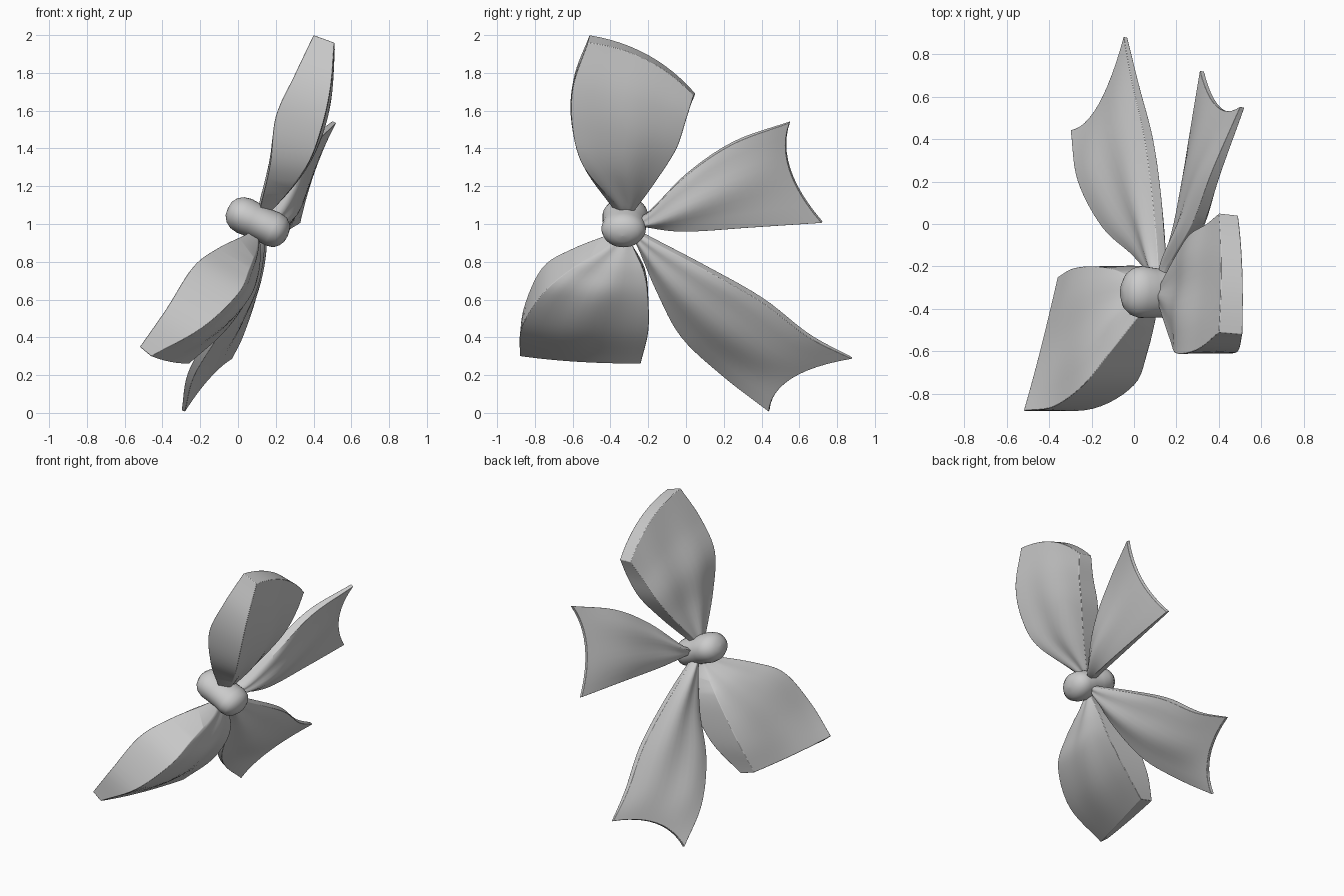
import bpy, bmesh, math
from mathutils import Vector

if "Cube" in bpy.data.objects:
    bpy.data.objects.remove(bpy.data.objects["Cube"])

KNOT = Vector((0.105, -0.325, 1.01))
NORMAL = Vector((0.88, -0.24, -0.41)).normalized()   # bow faces along this axis
STEPS, ACROSS = 6, 12


def finish(name, bm, bevel=0.0):
    bmesh.ops.recalc_face_normals(bm, faces=bm.faces)
    me = bpy.data.meshes.new(name)
    bm.to_mesh(me)
    bm.free()
    ob = bpy.data.objects.new(name, me)
    bpy.context.collection.objects.link(ob)
    if bevel:
        m = ob.modifiers.new("soft_edge", 'BEVEL')
        m.width, m.segments, m.limit_method, m.angle_limit = bevel, 2, 'ANGLE', math.radians(40)
    bpy.ops.object.select_all(action='DESELECT')
    ob.select_set(True)
    bpy.context.view_layer.objects.active = ob
    bpy.ops.object.shade_smooth_by_angle(angle=math.radians(50))
    return ob


def spline(points):
    """Smooth rail through the points, starting inside the knot."""
    p = [Vector(q) for q in points]
    p.insert(0, KNOT + 0.35 * (p[0] - KNOT))
    p = [2 * p[0] - p[1]] + p + [2 * p[-1] - p[-2]]
    out = []
    for i in range(1, len(p) - 2):
        a, b, c, d = p[i - 1:i + 3]
        for s in range(STEPS):
            t = s / STEPS
            out.append(0.5 * (2 * b + (c - a) * t + (2 * a - 5 * b + 4 * c - d) * t * t
                              + (3 * b - a - 3 * c + d) * t ** 3))
    return out + [p[-2]]


def cloth(name, sheets, bevel):
    """Closed cloth piece between two sheets, each three rails (edge, middle, edge)."""
    bm = bmesh.new()
    rows = []
    n = len(sheets[0][0])
    for i in range(n):
        t = i / (n - 1)
        row = []
        for rails in sheets:
            a, m, b = (r[i] for r in rails)
            line = []
            for j in range(ACROSS + 1):
                u = j / ACROSS
                p = a * (1 - u) * (1 - 2 * u) + m * 4 * u * (1 - u) + b * u * (2 * u - 1)
                fold = 0.01 * math.sin(math.pi * t) * math.sin(math.pi * u)
                p = p + NORMAL * fold * math.sin(3 * math.pi * u + 4 * t)
                line.append(bm.verts.new(p))
            row.append(line)
        rows.append(row)
    for i in range(n - 1):
        rings = [r[0] + r[1][::-1] for r in rows[i:i + 2]]
        k = len(rings[0])
        for j in range(k):
            bm.faces.new((rings[0][j], rings[0][(j + 1) % k], rings[1][(j + 1) % k], rings[1][j]))
    for r in (rows[0], rows[-1]):
        for j in range(ACROSS):
            bm.faces.new((r[0][j], r[0][j + 1], r[1][j + 1], r[1][j]))
    return finish(name, bm, bevel)


def loop(name, fl, bl, fr, br, bulge, end):
    sheets = []
    for a, b, side in ((fl, bl, -1), (fr, br, 1)):
        a, b = spline(a), spline(b)
        k = len(a) - 1
        mid = [(p + q) / 2 + NORMAL * side * bulge * math.sin(math.pi * i / k)
               + Vector(end) * (i / k) ** 2 for i, (p, q) in enumerate(zip(a, b))]
        sheets.append((a, mid, b))
    cloth(name, sheets, 0.016)


def tail(name, upper, lower, notch, thick):
    a, b = spline(upper), spline(lower)
    k = len(a) - 1
    pull = Vector(notch) - (a[-1] + b[-1]) / 2
    mid = [(p + q) / 2 + pull * (i / k) ** 3 for i, (p, q) in enumerate(zip(a, b))]
    sheets = []
    for side in (-1, 1):
        rails = []
        for r, w in ((a, 0.3), (mid, 1), (b, 0.3)):
            rails.append([p + NORMAL * side * thick * (w * math.sin(math.pi * i / k) + 0.2)
                          for i, p in enumerate(r)])
        sheets.append(rails)
    cloth(name, sheets, 0.006)


# Upper and lower loops
loop("upper_loop",
     [(.12, -.40, 1.10), (.17, -.55, 1.32), (.20, -.61, 1.57), (.30, -.59, 1.79), (.40, -.51, 2.0)],
     [(.13, -.27, 1.10), (.20, -.14, 1.27), (.26, -.05, 1.42), (.34, .00, 1.57), (.40, .05, 1.69)],
     [(.20, -.37, 1.10), (.36, -.54, 1.30), (.44, -.60, 1.50), (.49, -.60, 1.72), (.51, -.52, 1.96)],
     [(.19, -.25, 1.10), (.30, -.15, 1.24), (.40, -.05, 1.40), (.46, .00, 1.55), (.49, .04, 1.68)],
     0.015, (.01, .03, .05))
loop("lower_loop",
     [(.05, -.40, .95), (-.11, -.60, .87), (-.24, -.76, .77), (-.38, -.86, .55), (-.52, -.88, .35)],
     [(.06, -.29, .90), (-.08, -.22, .77), (-.19, -.20, .62), (-.29, -.21, .45), (-.36, -.25, .29)],
     [(.10, -.42, .88), (.06, -.61, .76), (.00, -.76, .63), (-.19, -.87, .45), (-.46, -.88, .30)],
     [(.11, -.28, .88), (.10, -.22, .74), (.05, -.20, .60), (-.07, -.20, .43), (-.26, -.24, .26)],
     0.02, (0, -.02, -.01))

# Two notched ribbon tails
tail("upper_tail",
     [(.18, -.20, 1.06), (.30, .00, 1.26), (.39, .25, 1.43), (.51, .55, 1.54)],
     [(.16, -.20, .99), (.22, .00, .97), (.27, .35, .99), (.32, .72, 1.01)],
     (.40, .55, 1.29), 0.055)
tail("lower_tail",
     [(.13, -.20, .93), (.11, .10, .77), (.07, .40, .60), (.01, .65, .41), (-.04, .88, .29)],
     [(.09, -.25, .88), (.01, -.15, .65), (-.13, -.02, .41), (-.25, .20, .20), (-.29, .44, .01)],
     (-.16, .56, .185), 0.05)

# Knot: rounded band with a slight waist, flattened in height
profile = [(-.175, .001), (-.17, .05), (-.15, .088), (-.12, .112), (-.08, .122), (-.03, .118),
           (.03, .114), (.09, .118), (.13, .108), (.155, .08), (.17, .045), (.175, .001)]
axis = Vector((0.9, -0.06, -0.42)).normalized()
side = axis.cross(Vector((0, 0, 1))).normalized()
up = side.cross(axis) * 0.8
bm = bmesh.new()
N = 32
rings = [[bm.verts.new(KNOT + axis * d + r * (side * math.cos(2 * math.pi * i / N)
          + up * math.sin(2 * math.pi * i / N))) for i in range(N)] for d, r in profile]
for a, b in zip(rings, rings[1:]):
    for i in range(N):
        bm.faces.new((a[i], a[(i + 1) % N], b[(i + 1) % N], b[i]))
bm.faces.new(rings[0])
bm.faces.new(rings[-1])
finish("knot", bm)
